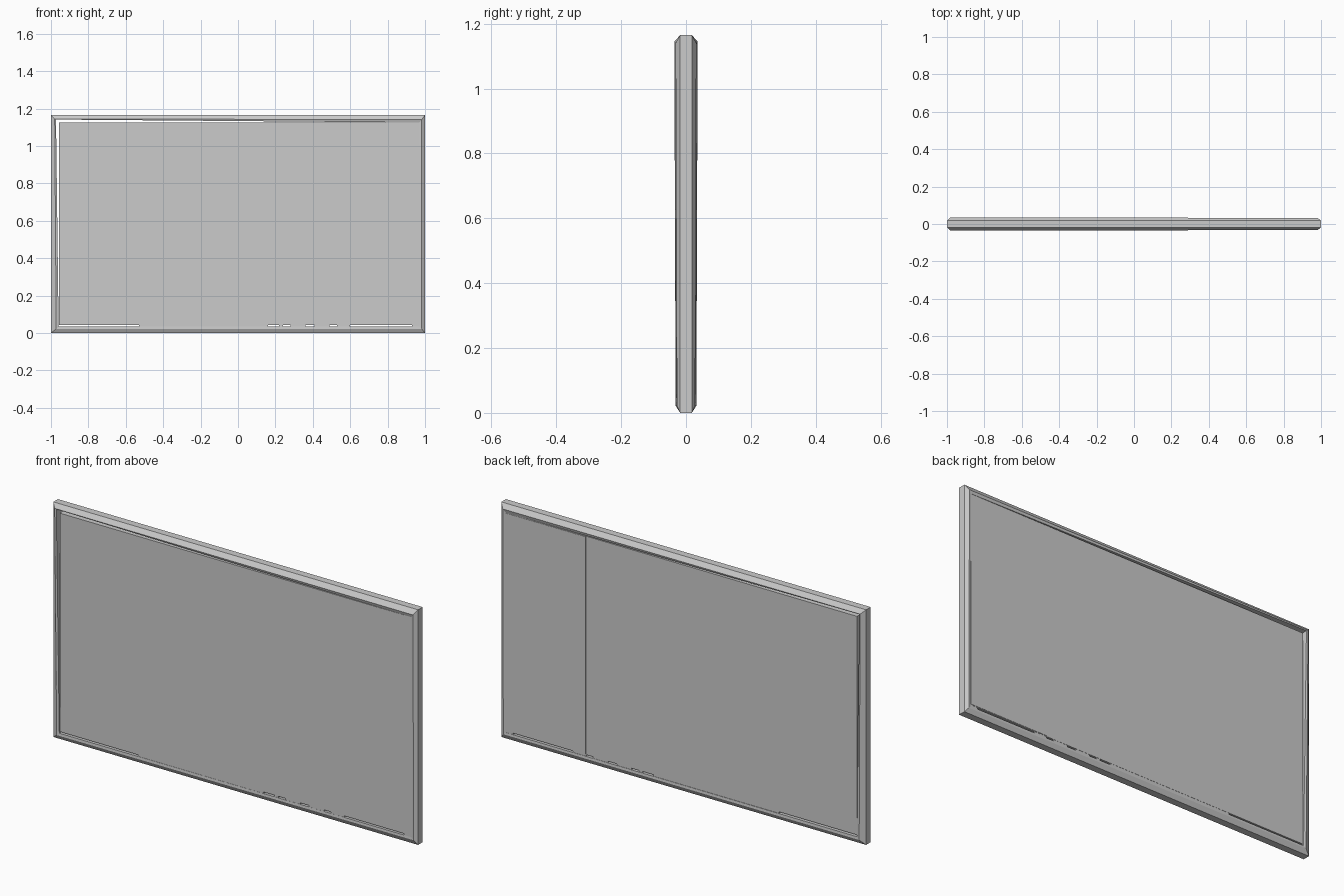
import bpy, bmesh

if "Cube" in bpy.data.objects:
    bpy.data.objects.remove(bpy.data.objects["Cube"])


def finish(name, bm):
    bmesh.ops.recalc_face_normals(bm, faces=bm.faces)
    mesh = bpy.data.meshes.new(name)
    bm.to_mesh(mesh)
    bm.free()
    obj = bpy.data.objects.new(name, mesh)
    bpy.context.collection.objects.link(obj)
    return obj


def box(name, x0, x1, y0, y1, z0, z1):
    bm = bmesh.new()
    bmesh.ops.create_cube(bm, size=1)
    for v in bm.verts:
        v.co = (x1 if v.co.x > 0 else x0,
                y1 if v.co.y > 0 else y0,
                z1 if v.co.z > 0 else z0)
    return finish(name, bm)


# Corner loops, each as (x, z, half depth): bottom left, bottom right, top right, top left
outer = [(-1, 0, .018), (1, 0, .018), (1, 1.165, .018), (-1, 1.165, .018)]
ridge = [(-.972, .022, .032), (.982, .022, .028), (.982, 1.14, .032), (-.98, 1.145, .036)]
inner = [(-.959, .034, .030), (.970, .034, .028), (.970, 1.125, .029), (-.973, 1.141, .033)]

# Bezel frame: chamfered mitred section closed around the rectangle
bm = bmesh.new()
section = [(outer, -1), (ridge, -1), (inner, -1), (inner, 1), (ridge, 1), (outer, 1)]
rings = [[bm.verts.new((x, side * d, z)) for x, z, d in loop] for loop, side in section]
for k, ring in enumerate(rings):
    nxt = rings[(k + 1) % len(rings)]
    for i in range(4):
        j = (i + 1) % 4
        bm.faces.new((ring[i], ring[j], nxt[j], nxt[i]))
finish("bezel_frame", bm)

# Screen slab, leaving narrow slits at the top, left and bottom
box("screen_panel", -.957, .975, -.029, .028, .042, 1.125)

# Slightly raised section of the back cover
box("back_cover_section", .53, .972, .027, .0295, .045, 1.122)

# Bridges between the bottom vent slots
for x0, x1 in [(-.53, .16), (.22, .24), (.28, .36), (.41, .49), (.53, .60), (.93, .972)]:
    box("vent_bridge", x0, x1, -.028, .027, .03, .046)
